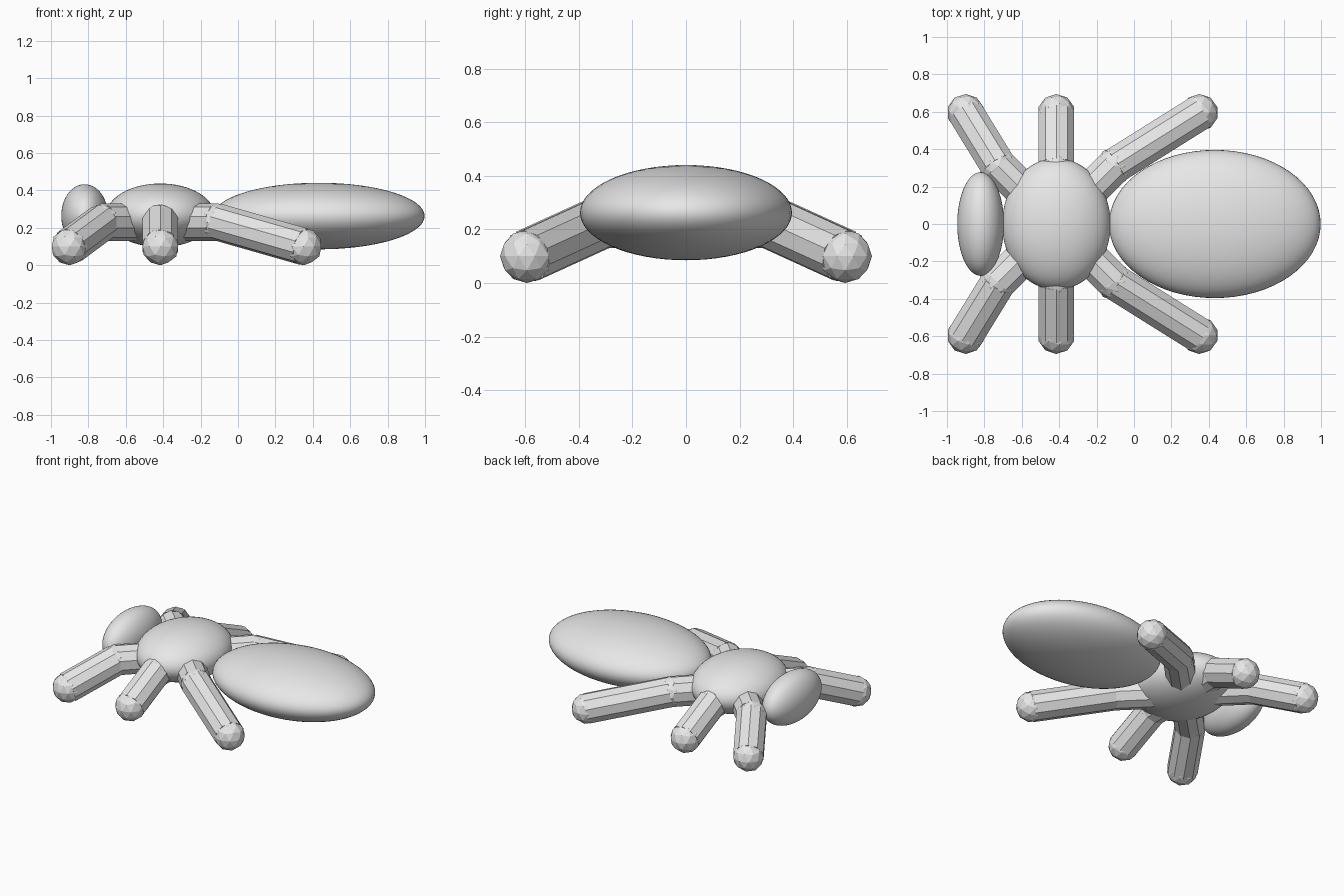
import bpy
from mathutils import Vector

# Remove the default cube
cube = bpy.data.objects.get("Cube")
if cube:
    bpy.data.objects.remove(cube, do_unlink=True)

# Single plain grey
grey = bpy.data.materials.new("light grey")
grey.use_nodes = True
colour = (0.8, 0.8, 0.8, 1.0)
grey.diffuse_color = colour
grey.node_tree.nodes["Principled BSDF"].inputs["Base Color"].default_value = colour

LEG_RADIUS = 0.1


def finish(name):
    obj = bpy.context.object
    obj.name = name
    obj.data.materials.append(grey)
    return obj


def ellipsoid(name, centre, radii):
    """Smooth body segment."""
    bpy.ops.mesh.primitive_uv_sphere_add(segments=64, ring_count=32, location=centre)
    obj = finish(name)
    obj.scale = radii
    bpy.ops.object.transform_apply(location=False, rotation=False, scale=True)
    bpy.ops.object.shade_smooth()


def limb(name, start, end):
    """Faceted cylinder between two points."""
    start, end = Vector(start), Vector(end)
    axis = end - start
    bpy.ops.mesh.primitive_cylinder_add(vertices=10, radius=LEG_RADIUS,
                                        depth=axis.length, location=(start + end) / 2)
    finish(name).rotation_euler = axis.to_track_quat('Z', 'Y').to_euler()


def ball(name, centre):
    """Faceted ball that closes a limb."""
    bpy.ops.mesh.primitive_ico_sphere_add(subdivisions=2, radius=LEG_RADIUS, location=centre)
    finish(name)


# Body segments along x
ellipsoid("head", (-0.82, 0, 0.265), (0.125, 0.277, 0.168))
ellipsoid("thorax", (-0.415, 0, 0.267), (0.29, 0.352, 0.17))
ellipsoid("abdomen", (0.432, 0, 0.263), (0.566, 0.396, 0.178))

# Three pairs of legs: knee x, foot x
legs = {"head_end": (-0.725, -0.9), "middle": (-0.415, -0.415), "tail_end": (-0.105, 0.35)}
for pair, (knee_x, foot_x) in legs.items():
    for side, sign in (("front", -1), ("back", 1)):
        label = f"{pair}_{side}"
        hip = (-0.415, 0, 0.23)
        knee = (knee_x, 0.31 * sign, 0.23)
        foot = (foot_x, 0.595 * sign, 0.1)
        limb(f"{label}_upper_leg", hip, knee)
        ball(f"{label}_knee", knee)
        limb(f"{label}_lower_leg", knee, foot)
        ball(f"{label}_foot", foot)
